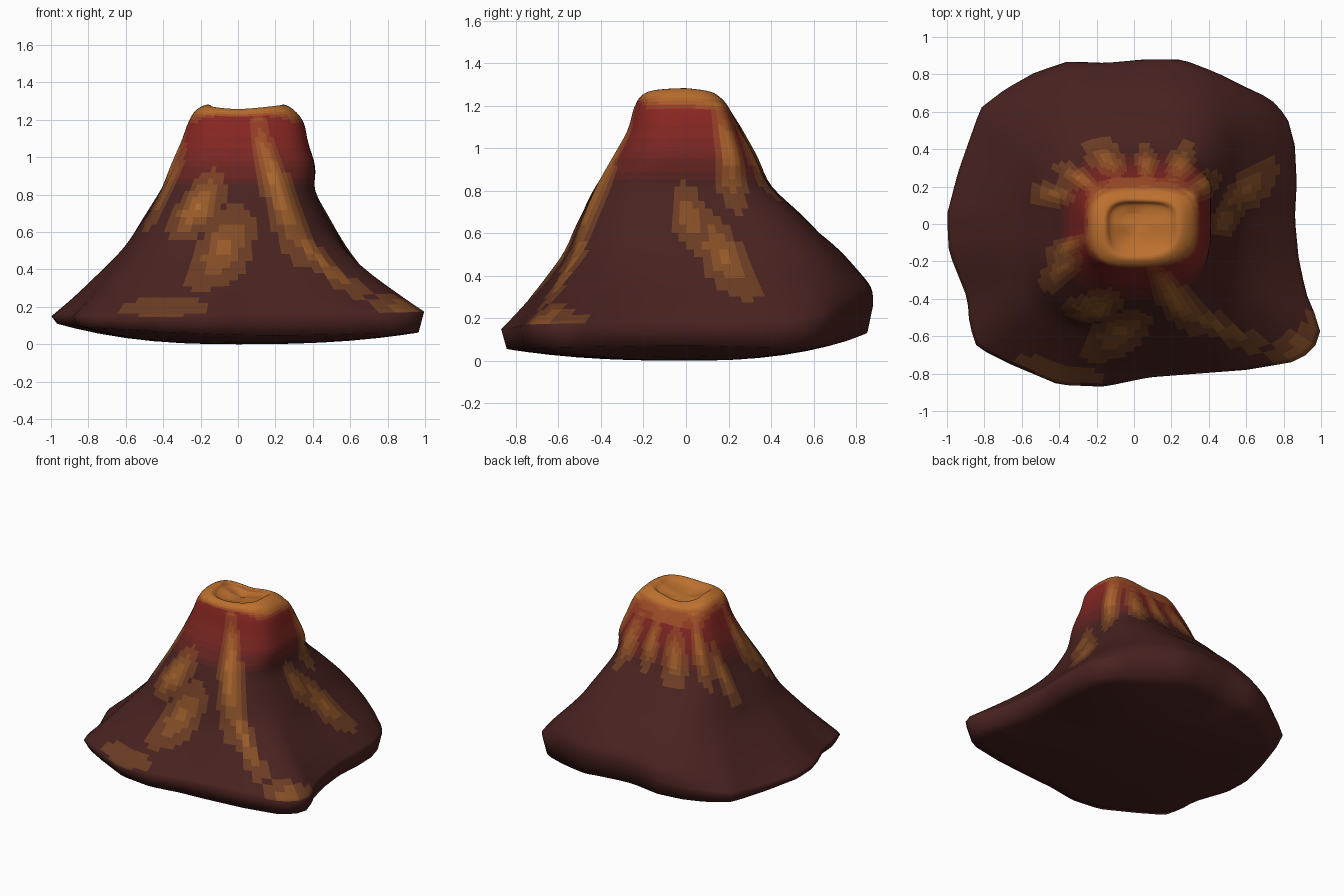
import bpy, bmesh, math

if "Cube" in bpy.data.objects:
    bpy.data.objects.remove(bpy.data.objects["Cube"])

SEG, SUB = 96, 4

# Foot outline seen from above
FOOT = [(.86, .03), (.87, .22), (.86, .42), (.82, .57), (.73, .67), (.43, .81), (.26, .88),
        (.05, .88), (-.15, .86), (-.35, .87), (-.53, .81), (-.69, .72), (-.82, .62),
        (-.94, .28), (-1, .05), (-.99, -.15), (-.89, -.40), (-.88, -.54), (-.84, -.66),
        (-.66, -.75), (-.40, -.86), (-.16, -.87), (.08, -.82), (.60, -.78), (.84, -.74),
        (.96, -.68), (1, -.56), (.92, -.37), (.88, -.18)]
# Slope levels: height, then reach to left, right, front, back
LEVELS = [(.16, 1, 1, .88, .88), (.26, .88, .87, .78, .87), (.38, .75, .72, .67, .80),
          (.52, .61, .58, .56, .70), (.68, .50, .475, .49, .55), (.82, .41, .41, .42, .40),
          (.95, .35, .41, .34, .325), (1.08, .30, .375, .27, .26), (1.18, .265, .35, .245, .215),
          (1.24, .225, .30, .225, .18), (1.27, .16, .24, .18, .13), (1.24, .12, .19, .13, .10),
          (1.22, .06, .10, .06, .05)]
# Lava streaks: angle, height, half angle, half height, slant, strength
STREAKS = [(-62, .85, 9, .38, 10, .7), (-52, .48, 5, .22, 30, .5), (-115, .74, 12, .17, -30, .6),
           (-97, .52, 13, .22, -30, .45), (-117, .2, 18, .07, 0, .2), (-160, .95, 8, .22, 10, .6),
           (28, 1.0, 8, .26, 0, .65), (2, .68, 9, .16, 20, .4), (16, .5, 9, .2, 20, .45),
           (-37, .19, 8, .07, 0, .4), (52, .95, 8, .18, 20, .55), (78, .98, 8, .17, 20, .55),
           (112, .92, 12, .17, 15, .5), (140, .98, 7, .22, 15, .6), (160, .8, 7, .2, 15, .45),
           (-148, .85, 8, .22, 10, .5)]


def lerp(a, b, t):
    return a + (b - a) * t


def clamp(v):
    return max(0, min(1, v))


def foot_radius(th):
    """Distance from the axis to the foot outline along angle th."""
    c, s = math.cos(th), math.sin(th)
    for (x1, y1), (x2, y2) in zip(FOOT, FOOT[1:] + FOOT[:1]):
        ex, ey = x2 - x1, y2 - y1
        den = c * ey - s * ex
        if abs(den) < 1e-9:
            continue
        r = (x1 * ey - y1 * ex) / den
        u = (x1 * s - y1 * c) / den
        if r > 0 and -1e-6 <= u <= 1 + 1e-6:
            return r
    return .9


def squarish(th, L, R, F, B):
    c, s = math.cos(th), math.sin(th)
    n = 4 if c > 0 and s > 0 else 3
    a, b = (R if c > 0 else L), (B if s > 0 else F)
    return ((abs(c) / a) ** n + (abs(s) / b) ** n) ** (-1 / n)


def edge_heights(th):
    """Upper and lower height of the foot's rounded edge."""
    c, s = math.cos(th), math.sin(th)
    drop = (2 * s * c) ** 2 if s > 0 else 0
    hi = .165 + .015 * c + (.105 if s > 0 else -.015) * s * s - .03 * drop
    lo = .09 - .02 * c + (.06 if s > 0 else -.04) * s * s - .035 * drop
    return hi, lo


def glow(th, z):
    g = 0
    for ang, zc, wa, wz, slant, k in STREAKS:
        d = math.degrees(th) - ang + slant * (z - zc)
        d = (d + 180) % 360 - 180
        g = max(g, k * math.exp(-1.2 * (d / wa) ** 2 - 1.5 * ((z - zc) / wz) ** 2))
    return g


def catmull(p, q, r, s, t):
    return [.5 * (2 * b + (c - a) * t + (2 * a - 5 * b + 4 * c - d) * t * t
                  + (3 * b - a - 3 * c + d) * t ** 3) for a, b, c, d in zip(p, q, r, s)]


# Fill in the levels smoothly
rows = []
last = len(LEVELS) - 1
for i in range(last):
    for k in range(SUB):
        rows.append(catmull(LEVELS[max(i - 1, 0)], LEVELS[i], LEVELS[i + 1],
                            LEVELS[min(i + 2, last)], k / SUB))
rows.append(LEVELS[-1])

bm = bmesh.new()
angles = [2 * math.pi * i / SEG for i in range(SEG)]
rings = []


def add_ring(fn):
    ring = []
    for th in angles:
        r, z = fn(th)
        ring.append(bm.verts.new((r * math.cos(th), r * math.sin(th), z)))
    rings.append(ring)


# Bowed underside
for f in (.15, .3, .45, .6, .75, .88, .97):
    add_ring(lambda th: (f * foot_radius(th), edge_heights(th)[1] * (f / .97) ** 2.5))

# Slopes, lip and crater
for j, (z, *ext) in enumerate(rows):
    def slope(th):
        w = clamp((.6 - z) / .44)
        r = squarish(th, *ext) * lerp(1, foot_radius(th) / squarish(th, 1, 1, .88, .88), w)
        zz = z + w * (edge_heights(th)[0] - .16)
        top = clamp((z - 1.1) / .15)
        zz += top * (.012 * math.cos(2 * th) - .02 * max(0, math.sin(th)))
        if .3 < z < 1.2 and j < 36:
            r += .03 * glow(th, z)
        return r, zz
    add_ring(slope)

for a, b in zip(rings, rings[1:]):
    for i in range(SEG):
        k = (i + 1) % SEG
        bm.faces.new((a[i], a[k], b[k], b[i]))
under = bm.verts.new((0, 0, 0))
floor = bm.verts.new((.03, 0, 1.215))
for i in range(SEG):
    k = (i + 1) % SEG
    bm.faces.new((under, rings[0][k], rings[0][i]))
    bm.faces.new((floor, rings[-1][i], rings[-1][k]))

# Colour: dark rock, red heat near the top, orange lava
ROCK, RED, LAVA = (.065, .016, .014), (.25, .02, .016), (.55, .19, .03)
STEPS = 7
mesh = bpy.data.meshes.new("volcano")
for h in range(STEPS):
    for g in range(STEPS):
        m = bpy.data.materials.new(f"rock_heat_{h}_lava_{g}")
        col = [lerp(lerp(a, b, h / (STEPS - 1)), c, g / (STEPS - 1))
               for a, b, c in zip(ROCK, RED, LAVA)]
        m.diffuse_color = (*col, 1)
        m.use_nodes = True
        m.node_tree.nodes["Principled BSDF"].inputs["Base Color"].default_value = m.diffuse_color
        mesh.materials.append(m)

bm.normal_update()
for f in bm.faces:
    c = f.calc_center_median()
    th = math.atan2(c.y, c.x)
    h = clamp((c.z - .82) / .3)
    g = glow(th, c.z)
    if f.normal.z > 0 and c.z > 1.1:
        g = max(g, .8 * clamp((f.normal.z - .35) / .4))
    if f.normal.z < -.2:
        g = 0
    f.material_index = round(h * (STEPS - 1)) * STEPS + round(clamp(g) * (STEPS - 1))
    f.smooth = True

bm.to_mesh(mesh)
bm.free()
volcano = bpy.data.objects.new("volcano", mesh)
bpy.context.collection.objects.link(volcano)
